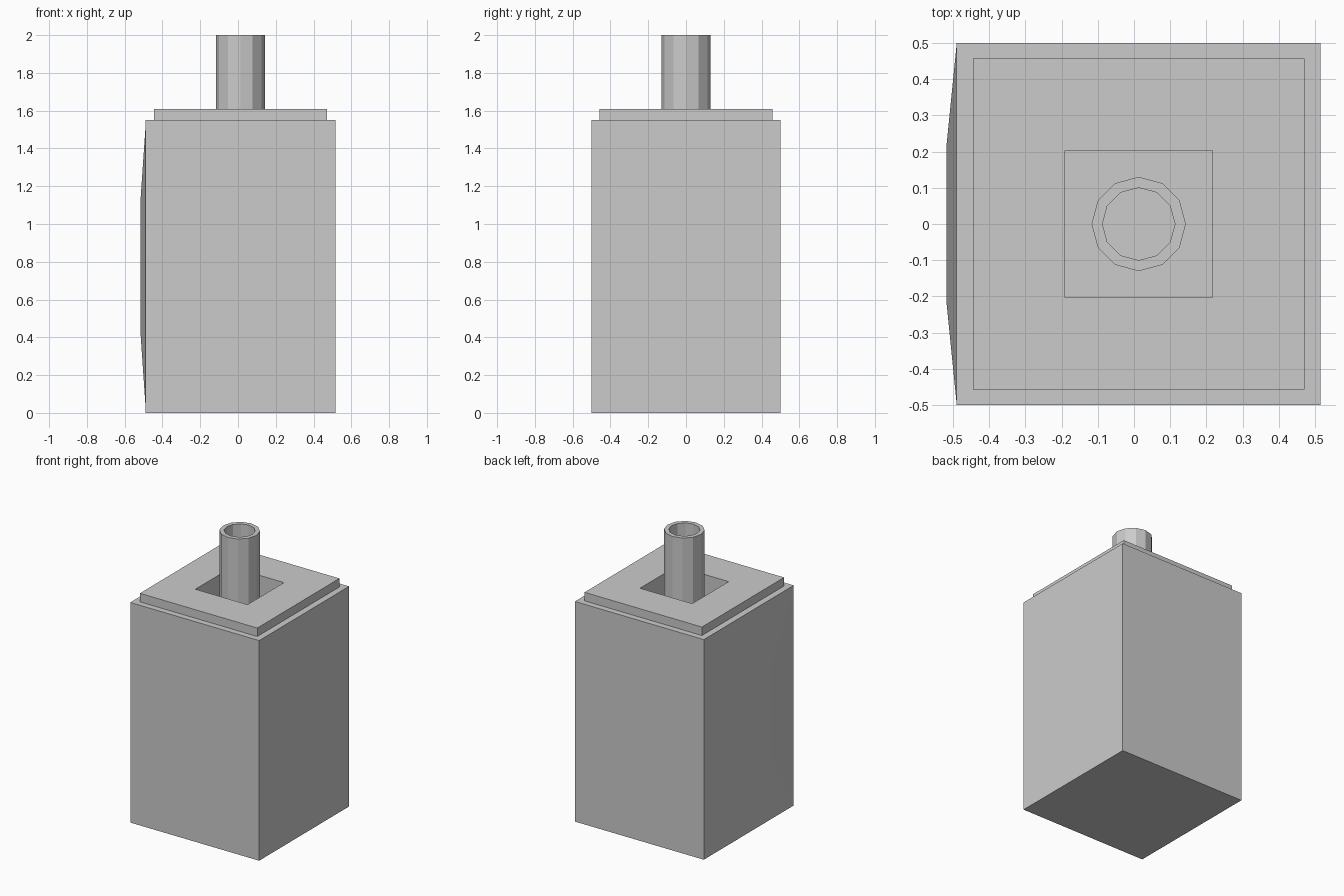
import bpy, bmesh, math
from mathutils import Matrix

if "Cube" in bpy.data.objects:
    bpy.data.objects.remove(bpy.data.objects["Cube"])

CX = 0.013  # shared centre line of body, plate and tube


def loft(name, rings, cap_start=True, cap_end=True, closed=False, matrix=Matrix()):
    """Skin a list of equal-length point rings into one flat-shaded object."""
    bm = bmesh.new()
    loops = [[bm.verts.new(p) for p in ring] for ring in rings]
    pairs = list(zip(loops, loops[1:]))
    if closed:
        pairs.append((loops[-1], loops[0]))
    for a, b in pairs:
        n = len(a)
        for i in range(n):
            j = (i + 1) % n
            bm.faces.new((a[i], a[j], b[j], b[i]))
    if not closed:
        if cap_start:
            bm.faces.new(loops[0][::-1])
        if cap_end:
            bm.faces.new(loops[-1])
    bmesh.ops.transform(bm, matrix=matrix, verts=bm.verts)
    bmesh.ops.recalc_face_normals(bm, faces=bm.faces)
    mesh = bpy.data.meshes.new(name)
    bm.to_mesh(mesh)
    bm.free()
    obj = bpy.data.objects.new(name, mesh)
    bpy.context.collection.objects.link(obj)
    return obj


def rect(hx, hy, z):
    return [(-hx, -hy, z), (hx, -hy, z), (hx, hy, z), (-hx, hy, z)]


def circle(r, z, n=12):
    return [(r * math.cos(math.tau * i / n), r * math.sin(math.tau * i / n), z)
            for i in range(n)]


centre = Matrix.Translation((CX, 0, 0))

# Box body, stepped top plate and recessed square opening
FLOOR = 1.3
body_profile = [(0.502, 0.0), (0.502, 1.55), (0.457, 1.55),
                (0.457, 1.61), (0.203, 1.61), (0.203, FLOOR)]
loft("container_body", [rect(s, min(s, 0.5), z) for s, z in body_profile],
     matrix=centre)

# Hollow twelve-sided tube standing in the opening
tube_profile = [(0.13, FLOOR), (0.13, 2.0), (0.10, 2.0), (0.10, FLOOR)]
loft("tube", [circle(r, z) for r, z in tube_profile], closed=True, matrix=centre)

# Shallow bevelled panel on the left side, lofted along -x
side = Matrix.Translation((-0.489, 0, 0.775)) @ Matrix.Rotation(-math.pi / 2, 4, 'Y')
loft("side_panel", [rect(0.75, 0.5, 0.0), rect(0.34, 0.22, 0.028)],
     cap_start=False, matrix=side)
